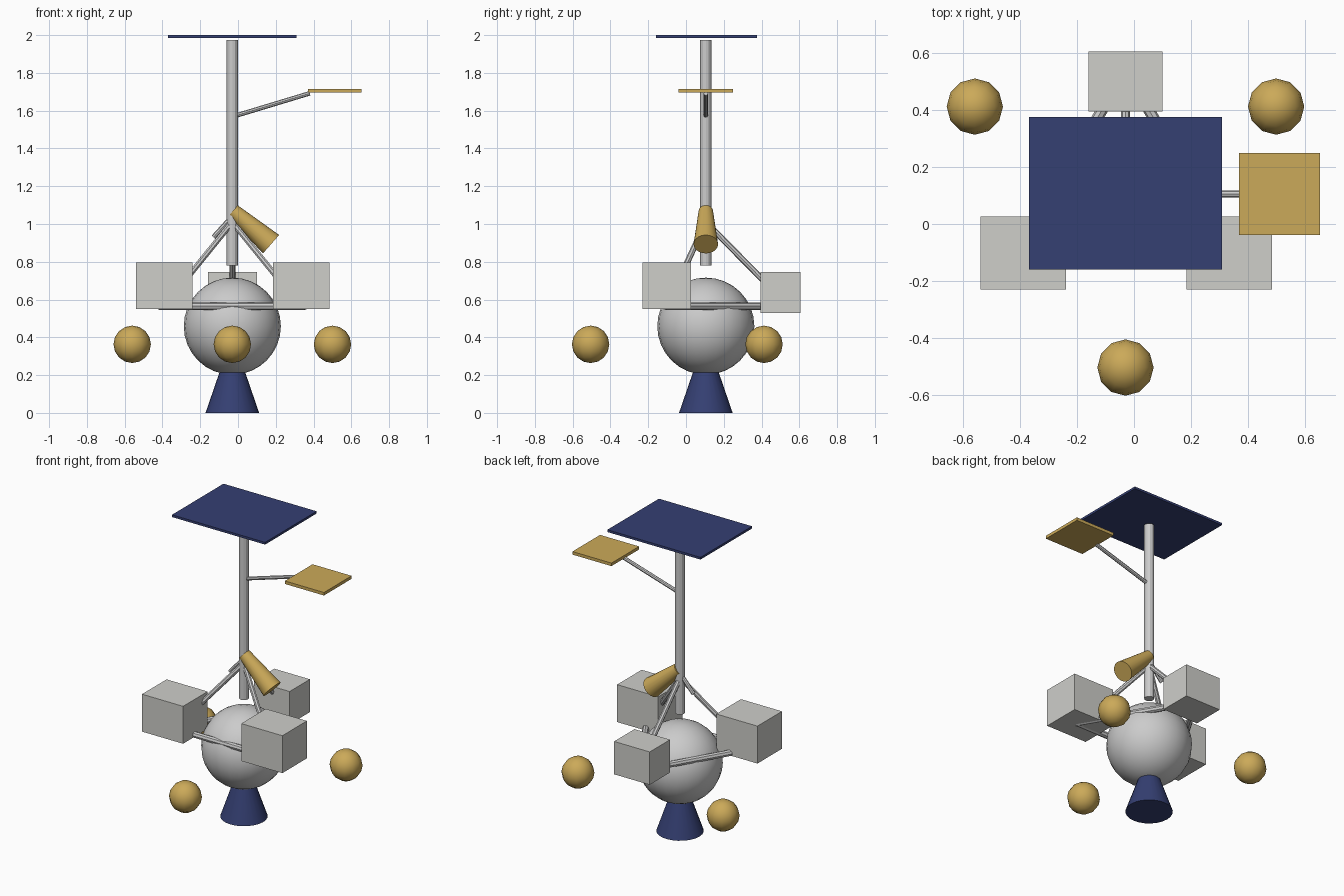
import bpy
from mathutils import Vector

if "Cube" in bpy.data.objects:
    bpy.data.objects.remove(bpy.data.objects["Cube"])

CX, CY = -0.03, 0.105  # central axis of the craft


def material(name, rgb):
    m = bpy.data.materials.new(name)
    m.diffuse_color = (*rgb, 1)
    m.use_nodes = True
    m.node_tree.nodes["Principled BSDF"].inputs["Base Color"].default_value = m.diffuse_color
    return m


NAVY = material("navy", (0.035, 0.05, 0.17))
GOLD = material("gold", (0.60, 0.40, 0.10))
PALE = material("pale_grey", (0.62, 0.62, 0.59))


def finish(name, mat, smooth=None):
    ob = bpy.context.object
    ob.name = name
    if mat:
        ob.data.materials.append(mat)
    if smooth:
        bpy.ops.object.shade_smooth_by_angle(angle=smooth)
    return ob


def box(name, lo, hi, mat=None):
    lo, hi = Vector(lo), Vector(hi)
    bpy.ops.mesh.primitive_cube_add(size=1, location=(lo + hi) / 2)
    bpy.context.object.scale = hi - lo
    return finish(name, mat)


def rod(name, a, b, r1, r2=None, sides=8, mat=None, smooth=None):
    """Round bar or truncated cone from a to b."""
    a, b = Vector(a), Vector(b)
    d = b - a
    bpy.ops.mesh.primitive_cone_add(vertices=sides, radius1=r1, radius2=r1 if r2 is None else r2,
                                    depth=d.length, location=(a + b) / 2)
    bpy.context.object.rotation_euler = d.to_track_quat('Z', 'Y').to_euler()
    return finish(name, mat, smooth)


def ball(name, loc, r, seg, rings, mat=None):
    bpy.ops.mesh.primitive_uv_sphere_add(segments=seg, ring_count=rings, radius=r, location=loc)
    return finish(name, mat, 0.8)


# central tank and engine nozzle
ball("main_tank", (CX, CY, 0.459), 0.257, 24, 16)
rod("nozzle", (CX, CY, 0), (CX, CY, 0.25), 0.142, 0.056, 24, NAVY, 0.5)

# mast with solar panel
rod("mast", (CX, CY, 0.78), (CX, CY, 1.975), 0.03, sides=12)
box("solar_panel", (-0.37, -0.16, 1.985), (0.31, 0.377, 2.0), NAVY)

# side antenna on its arm
rod("antenna_arm", (CX, CY, 1.568), (0.38, CY, 1.692), 0.012)
box("antenna_plate", (0.37, -0.039, 1.695), (0.655, 0.249, 1.715), GOLD)

# camera barrel and its short counter rod
rod("camera_barrel", (-0.026, CY, 1.07), (0.175, CY, 0.893), 0.038, 0.065, 20, GOLD, 0.5)
rod("camera_rod", (CX, CY, 1.04), (-0.13, CY, 0.93), 0.013)

# equipment boxes
box("left_equipment_box", (-0.54, -0.23, 0.55), (-0.24, 0.026, 0.797), PALE)
box("right_equipment_box", (0.185, -0.23, 0.55), (0.485, 0.026, 0.797), PALE)
box("back_equipment_box", (-0.16, 0.395, 0.53), (0.10, 0.607, 0.747), PALE)

# struts from the mast down to the boxes
top = (CX, CY, 1.01)
ends = {"left": (CX - 0.30, -0.066, 0.64), "right": (CX + 0.30, -0.066, 0.64), "back": (CX, 0.45, 0.66)}
for side, end in ends.items():
    rod(side + "_strut", top, end, 0.016)

# triangular frame around the tank
corners = [(CX - 0.385, -0.11, 0.565), (CX + 0.385, -0.11, 0.565), (CX, 0.54, 0.565)]
for i, side in enumerate(("front", "right", "left")):
    rod(side + "_frame_bar", corners[i], corners[(i + 1) % 3], 0.02)

# three small pressure spheres
for side, x, y in (("left", CX - 0.53, 0.413), ("right", CX + 0.53, 0.413), ("front", CX, -0.505)):
    ball(side + "_small_tank", (x, y, 0.363), 0.099, 12, 8, GOLD)
